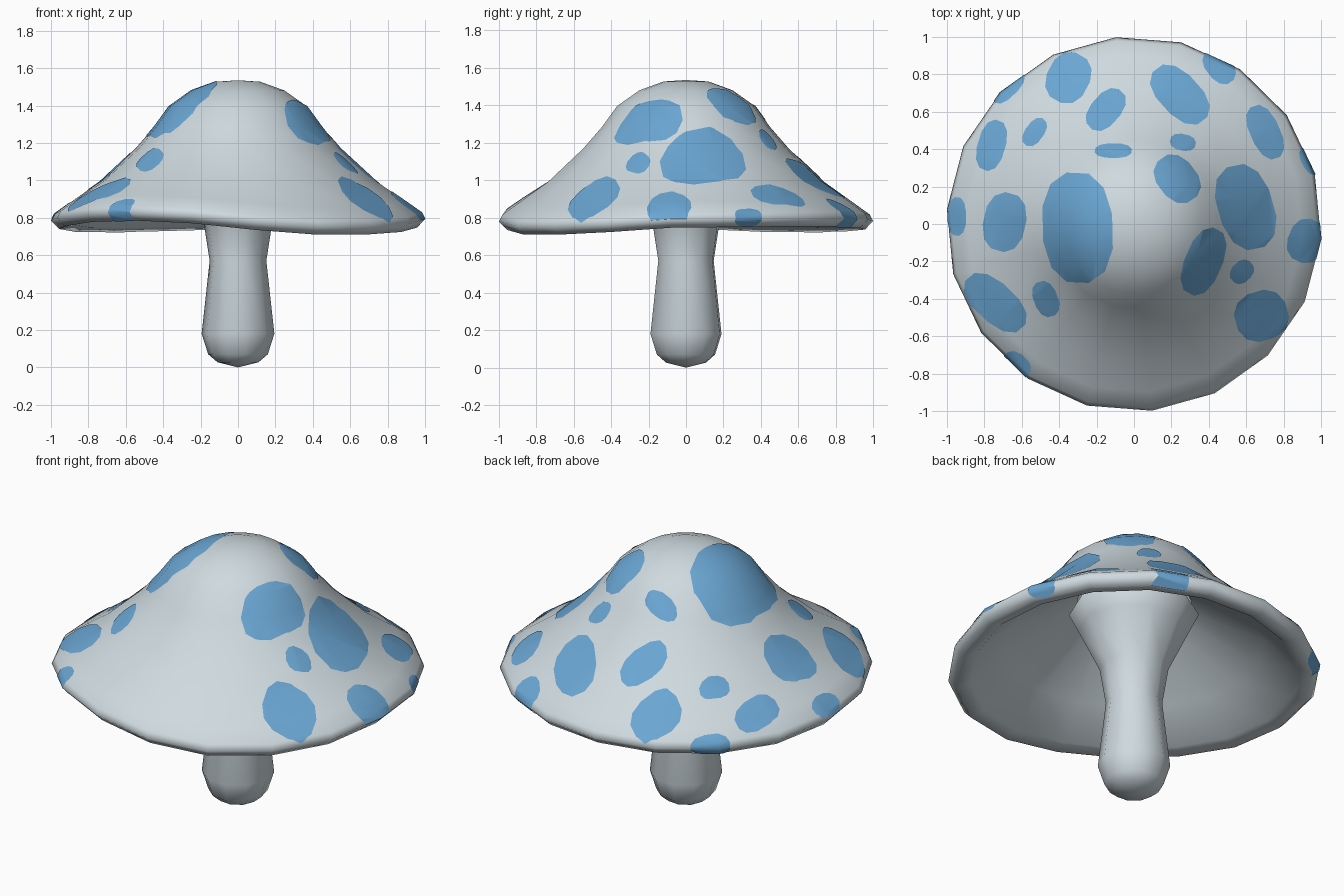
import bpy, bmesh, math
from mathutils import Vector

if "Cube" in bpy.data.objects:
    bpy.data.objects.remove(bpy.data.objects["Cube"])


def material(name, rgb):
    m = bpy.data.materials.new(name)
    m.diffuse_color = (*rgb, 1)
    m.use_nodes = True
    m.node_tree.nodes["Principled BSDF"].inputs["Base Color"].default_value = m.diffuse_color
    return m


grey = material("pale_grey", (0.62, 0.70, 0.74))
blue = material("spot_blue", (0.145, 0.38, 0.65))

# Lower rim height of the cap at each of its 18 corners, anticlockwise from +x
rim = [0.747, 0.75, 0.753, 0.752, 0.745, 0.737, 0.728, 0.722, 0.725,
       0.74, 0.755, 0.778, 0.785, 0.77, 0.735, 0.71, 0.71, 0.724]


def lathe(bm, profile, sides, wavy=False):
    """Revolve (radius, z) points listed from the top down."""
    rings = []
    for r, z in profile:
        if r == 0:
            rings.append([bm.verts.new((0, 0, z))] * sides)
            continue
        ring = []
        for j in range(sides):
            a = math.tau * j / sides - math.radians(4.5)
            dz = (rim[j] - 0.745) * min(1, max(0, (r - 0.6) / 0.35)) if wavy else 0
            ring.append(bm.verts.new((r * math.cos(a), r * math.sin(a), z + dz)))
        rings.append(ring)
    for up, lo in zip(rings, rings[1:]):
        for j in range(sides):
            k = (j + 1) % sides
            loop = list(dict.fromkeys([up[j], lo[j], lo[k], up[k]]))
            bm.faces.new(loop)
    bmesh.ops.triangulate(bm, faces=bm.faces[:], quad_method='FIXED')


def finish(bm, name, mat):
    for f in bm.faces:
        f.smooth = True
    me = bpy.data.meshes.new(name)
    bm.to_mesh(me)
    bm.free()
    me.materials.append(mat)
    ob = bpy.data.objects.new(name, me)
    bpy.context.collection.objects.link(ob)
    return ob


# Cap: bell-shaped outside, hollow underside
outer = [(0, 1.535), (0.12, 1.527), (0.25, 1.48), (0.37, 1.395), (0.45, 1.285),
         (0.55, 1.17), (0.74, 0.995), (0.90, 0.885), (0.985, 0.825), (1.003, 0.79),
         (0.96, 0.745)]
under = [(0.88, 0.765), (0.70, 0.935), (0.31, 1.19)]
bm = bmesh.new()
lathe(bm, outer + under, 18, True)
finish(bm, "cap", grey)

# Stem: rounded foot, narrow waist, flared top
bm = bmesh.new()
lathe(bm, [(0.31, 1.19), (0.35, 1.12), (0.30, 1.02), (0.185, 0.78), (0.152, 0.57),
           (0.195, 0.18), (0.16, 0.07), (0.11, 0.027), (0, 0)], 10)
finish(bm, "stem", grey)

# Spots: x, y, half length, half width, angle (seen from the top)
spots = [
    (-0.30, -0.02, 0.30, 0.19, 94), (-0.35, 0.78, 0.14, 0.115, 65),
    (-0.67, 0.73, 0.11, 0.05, 45), (-0.15, 0.61, 0.13, 0.08, 50),
    (-0.53, 0.49, 0.085, 0.05, 55), (-0.76, 0.42, 0.14, 0.075, 75),
    (-0.11, 0.39, 0.10, 0.04, 0), (0.245, 0.69, 0.19, 0.11, -46),
    (0.455, 0.84, 0.105, 0.07, -50), (0.26, 0.435, 0.07, 0.045, -10),
    (0.23, 0.24, 0.14, 0.105, -50), (0.70, 0.49, 0.155, 0.08, -65),
    (0.935, 0.335, 0.08, 0.04, -62), (0.595, 0.09, 0.235, 0.15, -72),
    (0.92, -0.09, 0.12, 0.10, 70), (0.37, -0.20, 0.19, 0.10, 68),
    (0.575, -0.255, 0.07, 0.055, 45), (0.68, -0.49, 0.145, 0.135, 20),
    (-0.945, 0.04, 0.105, 0.05, 90), (-0.69, 0.01, 0.16, 0.115, 80),
    (-0.74, -0.42, 0.20, 0.105, -42), (-0.47, -0.40, 0.10, 0.065, -68),
    (-0.63, -0.755, 0.085, 0.065, -40)]


def outline(x, y, a, b, deg, n=12):
    """A slightly squared oval."""
    c, s = math.cos(math.radians(deg)), math.sin(math.radians(deg))
    pts = []
    for i in range(n):
        t = math.tau * (i + 0.3) / n
        u = a * math.copysign(abs(math.cos(t)) ** 0.85, math.cos(t))
        v = b * math.copysign(abs(math.sin(t)) ** 0.85, math.sin(t))
        pts.append(Vector((x + u * c - v * s, y + u * s + v * c, 0)))
    return pts


# Each spot is the cap's outer skin trimmed to its outline and lifted slightly;
# only the outermost spots wrap under the rim
verts, faces = [], []
for spot in spots:
    bm = bmesh.new()
    wraps = math.hypot(spot[0], spot[1]) > 0.95
    lathe(bm, outer if wraps else outer[:-1], 18, True)
    pts = outline(*spot)
    for p, q in zip(pts, pts[1:] + pts[:1]):
        d = q - p
        bmesh.ops.bisect_plane(bm, geom=bm.verts[:] + bm.edges[:] + bm.faces[:],
                               dist=1e-5, plane_co=p, plane_no=Vector((d.y, -d.x, 0)),
                               clear_outer=True)
    bm.normal_update()
    bm.verts.index_update()
    base = len(verts)
    verts += [v.co + v.normal * 0.003 for v in bm.verts]
    faces += [[base + v.index for v in f.verts] for f in bm.faces]
    bm.free()

me = bpy.data.meshes.new("spots")
me.from_pydata(verts, [], faces)
me.materials.append(blue)
for p in me.polygons:
    p.use_smooth = True
bpy.context.collection.objects.link(bpy.data.objects.new("cap_spots", me))
